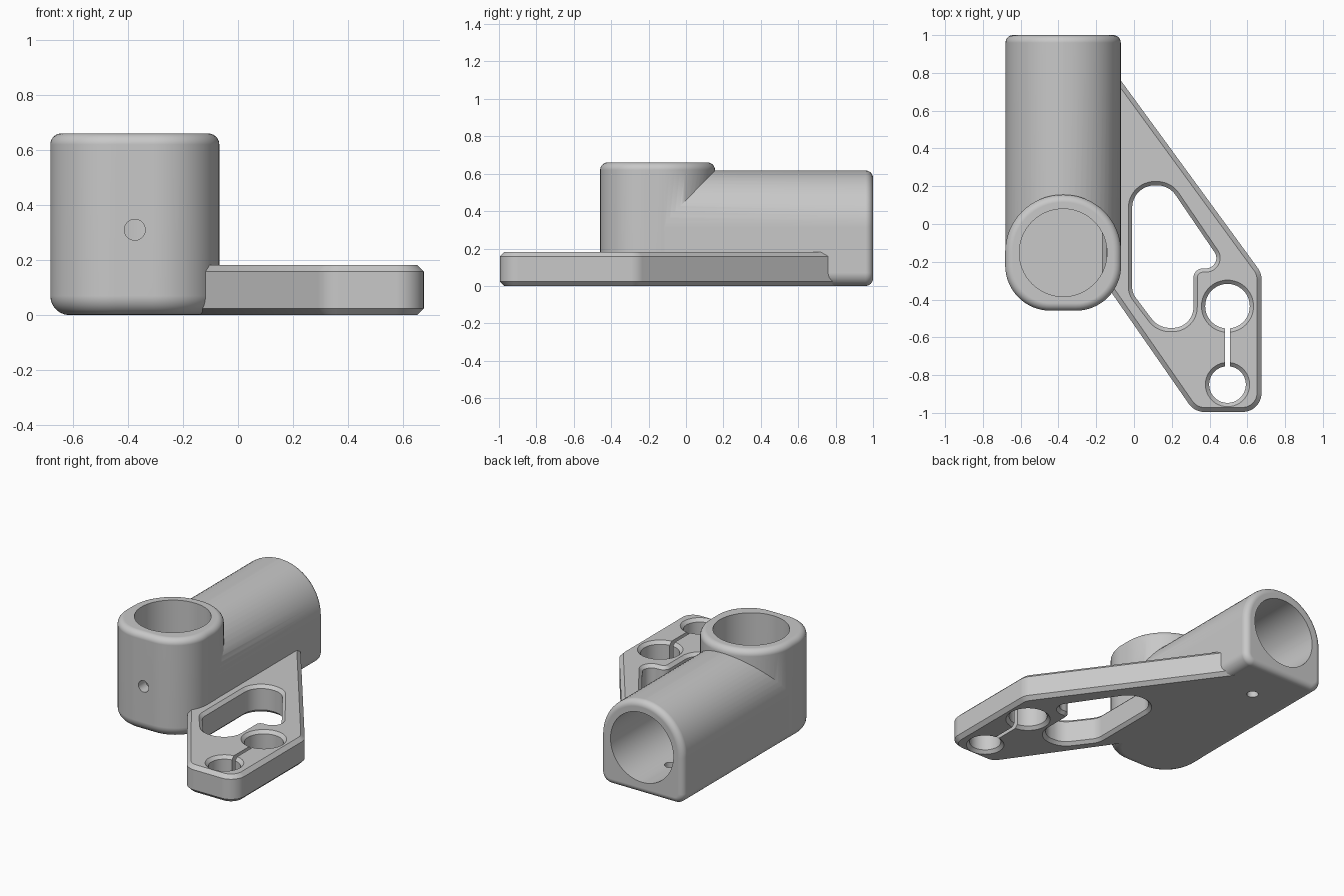
import bpy, bmesh, math
from mathutils import Vector

cube = bpy.data.objects.get("Cube")
if cube:
    bpy.data.objects.remove(cube)

grey = bpy.data.materials.new("plain_grey")
grey.use_nodes = True
GREY = (0.58, 0.58, 0.58, 1)
grey.diffuse_color = GREY
grey.node_tree.nodes["Principled BSDF"].inputs["Base Color"].default_value = GREY


def fillet(corners, steps=12):
    """Round a polygon given as (x, y, radius) corners."""
    loop = []
    for i, (x, y, r) in enumerate(corners):
        p = Vector((x, y))
        a = (Vector(corners[i - 1][:2]) - p).normalized()
        b = (Vector(corners[(i + 1) % len(corners)][:2]) - p).normalized()
        if r == 0:
            loop.append(p)
            continue
        half = a.angle(b) / 2
        centre = p + (a + b).normalized() * r / math.sin(half)
        start = p + a * r / math.tan(half) - centre
        end = p + b * r / math.tan(half) - centre
        sweep = start.angle(end)
        for k in range(steps + 1):
            t = k / steps
            loop.append(centre + (start * math.sin((1 - t) * sweep)
                                  + end * math.sin(t * sweep)) / math.sin(sweep))
    return loop


def offset(loop, d):
    """Move a counter-clockwise loop outwards by d."""
    out = []
    for i, p in enumerate(loop):
        e1 = (p - loop[i - 1]).normalized()
        e2 = (loop[(i + 1) % len(loop)] - p).normalized()
        n1, n2 = Vector((e1.y, -e1.x)), Vector((e2.y, -e2.x))
        out.append(p + (n1 + n2) * d / (1 + n1.dot(n2)))
    return out


def loft(name, loop, levels, axis="Z"):
    """Stack offset copies of a loop at (height, offset) levels."""
    bm = bmesh.new()
    rings = []
    for h, d in levels:
        pts = offset(loop, d) if d else loop
        rings.append([bm.verts.new((p.x, p.y, h) if axis == "Z" else (p.x, h, p.y))
                      for p in pts])
    for lo, hi in zip(rings, rings[1:]):
        for i in range(len(lo)):
            bm.faces.new((lo[i - 1], lo[i], hi[i], hi[i - 1]))
    bm.faces.new(rings[0][::-1])
    bm.faces.new(rings[-1])
    if axis == "Y":
        bmesh.ops.reverse_faces(bm, faces=bm.faces)
    mesh = bpy.data.meshes.new(name)
    bm.to_mesh(mesh)
    bm.free()
    mesh.materials.append(grey)
    ob = bpy.data.objects.new(name, mesh)
    bpy.context.collection.objects.link(ob)
    return ob


def circle(x, y, r, n=64):
    return [Vector((x + r * math.cos(i * math.tau / n), y + r * math.sin(i * math.tau / n)))
            for i in range(n)]


def round_edge(h, r, direction, steps=6):
    """Levels of a quarter-round edge ending at height h."""
    angles = [k / steps * math.pi / 2 for k in range(steps + 1)]
    return [(h - direction * r * (1 - math.sin(a)), -r * (1 - math.cos(a))) for a in angles]


def combine(target, other, operation):
    bpy.context.view_layer.objects.active = target
    mod = target.modifiers.new("combine", "BOOLEAN")
    mod.operation, mod.object, mod.solver = operation, other, "EXACT"
    bpy.ops.object.modifier_apply(modifier=mod.name)
    bpy.data.objects.remove(other)


def finish(ob):
    bpy.ops.object.select_all(action="DESELECT")
    ob.select_set(True)
    bpy.context.view_layer.objects.active = ob
    bpy.ops.object.shade_smooth_by_angle(angle=math.radians(32))
    mod = ob.modifiers.new("flat_caps", "WEIGHTED_NORMAL")
    mod.keep_sharp = True


# Upright and lying sockets joined into one body
CX, CY, CZ, R, BORE = -0.375, -0.152, 0.31, 0.305, 0.232
S, FRONT, ROUND = R + 0.002, 0.24, R - 0.002
upright = fillet([(CX - S, CY - S, FRONT), (CX + S, CY - S, FRONT),
                  (CX + S, CY + S, ROUND), (CX - S, CY + S, ROUND)], 16)
lying = fillet([(CX - R, 0, 0.07), (CX + R, 0, 0.07),
                (CX + R, 0.617, ROUND), (CX - R, 0.617, ROUND)], 16)
body = loft("socket_body", upright,
            round_edge(0, 0.07, -1)[::-1] + round_edge(0.66, 0.04, 1))
tube = loft("lying_socket", lying, [(CY, 0)] + round_edge(1, 0.04, 1), "Y")
combine(body, tube, "UNION")

# Blind bores and small screw holes
combine(body, loft("upright_bore", circle(CX, CY, BORE), [(0.08, 0), (0.8, 0)]), "DIFFERENCE")
combine(body, loft("lying_bore", circle(CX, CZ, BORE), [(0.16, 0), (1.1, 0)], "Y"), "DIFFERENCE")
combine(body, loft("front_screw_hole", circle(CX, CZ, 0.038, 32), [(-0.6, 0), (-0.3, 0)], "Y"),
        "DIFFERENCE")
combine(body, loft("bottom_screw_hole", circle(CX, 0.7, 0.036, 32), [(-0.1, 0), (0.2, 0)]),
        "DIFFERENCE")
finish(body)

# Chamfered side plate, its inner edge buried in the body wall
T, C = 0.182, 0.024
outline = fillet([(-0.17, -0.29, 0), (0.32, -0.995, 0.1), (0.675, -0.995, 0.1),
                  (0.675, -0.26, 0.1), (-0.17, 0.897, 0)])
plate = loft("side_plate", outline, [(0, -C), (C, 0), (T - C, 0), (T, -C)])

# Plate window and clamp holes, chamfered on both faces
window = fillet([(-0.01, -0.365, 0.1), (0.13, -0.55, 0.12), (0.315, -0.55, 0.11),
                 (0.315, -0.235, 0.05), (0.485, -0.235, 0.055), (0.185, 0.205, 0.12),
                 (-0.01, 0.205, 0.12)])
HX, HY1, HY2, D = 0.495, -0.435, -0.85, 0.02
for loop in (window, circle(HX, HY1, 0.118), circle(HX, HY2, 0.097)):
    combine(plate, loft("opening", loop, [(-D, 2 * D), (D, 0), (T - D, 0), (T + D, 2 * D)]),
            "DIFFERENCE")
slot = [Vector(p) for p in ((HX - 0.012, HY2), (HX + 0.012, HY2),
                            (HX + 0.012, HY1), (HX - 0.012, HY1))]
combine(plate, loft("slot", slot, [(-0.1, 0), (0.3, 0)]), "DIFFERENCE")
finish(plate)
